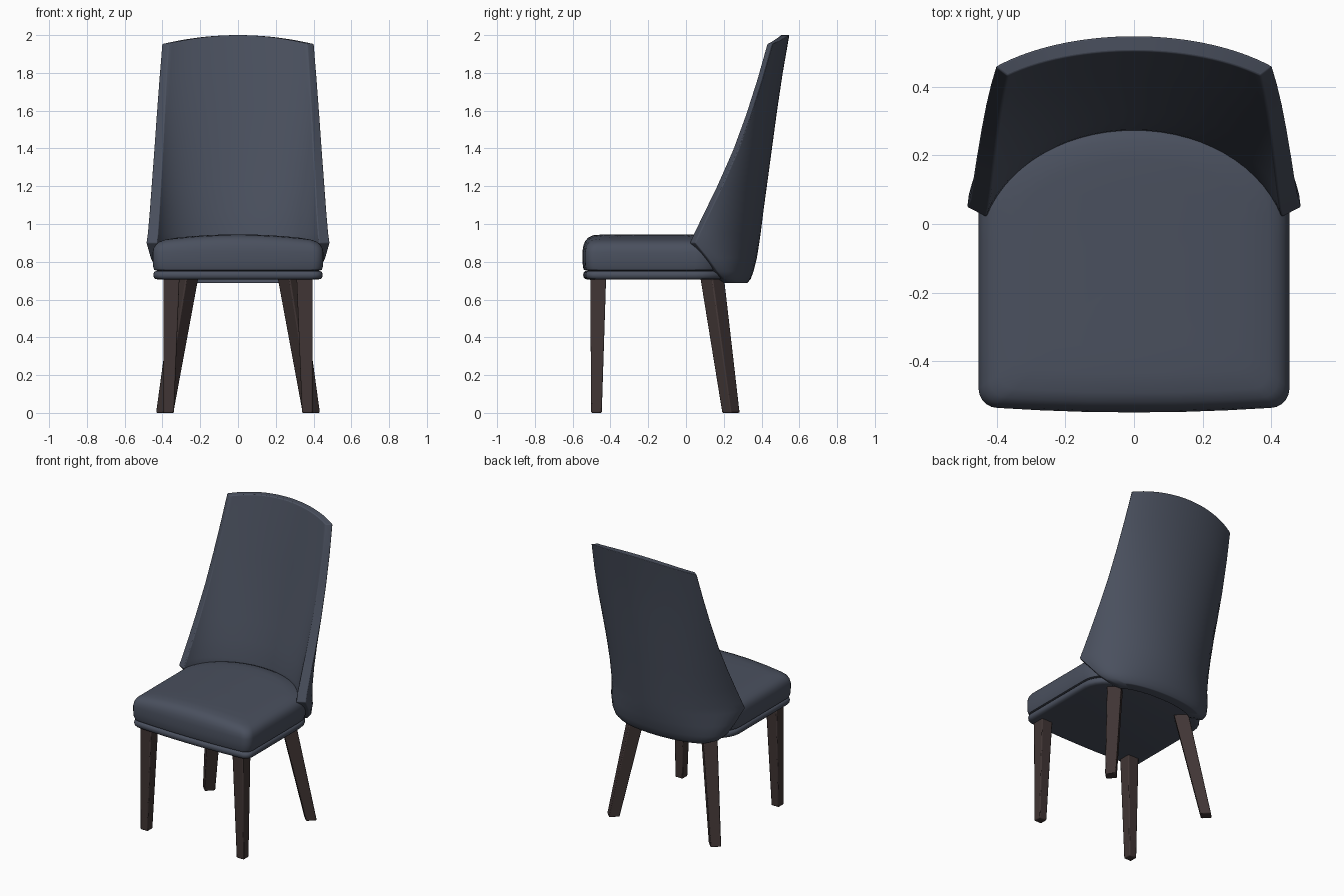
import bpy, bmesh, math
from mathutils import Vector

if "Cube" in bpy.data.objects:
    bpy.data.objects.remove(bpy.data.objects["Cube"])

def material(name, rgb):
    m = bpy.data.materials.new(name)
    m.diffuse_color = (*rgb, 1)
    m.use_nodes = True
    m.node_tree.nodes["Principled BSDF"].inputs["Base Color"].default_value = m.diffuse_color
    return m

FABRIC = material("slate fabric", (0.068, 0.080, 0.112))
WOOD = material("dark wood", (0.052, 0.036, 0.035))

def finish(name, bm, mat, angle, bevel=0, segments=3):
    bmesh.ops.recalc_face_normals(bm, faces=bm.faces)
    me = bpy.data.meshes.new(name)
    bm.to_mesh(me)
    bm.free()
    ob = bpy.data.objects.new(name, me)
    bpy.context.collection.objects.link(ob)
    me.materials.append(mat)
    if bevel:
        mod = ob.modifiers.new("soft edges", 'BEVEL')
        mod.width, mod.segments = bevel, segments
        mod.limit_method, mod.angle_limit = 'ANGLE', math.radians(45)
    bpy.ops.object.select_all(action='DESELECT')
    ob.select_set(True)
    bpy.context.view_layer.objects.active = ob
    bpy.ops.object.shade_smooth_by_angle(angle=math.radians(angle))
    return ob

def bridge(bm, rings):
    n = len(rings[0])
    for a, b in zip(rings, rings[1:]):
        for i in range(n):
            j = (i + 1) % n
            bm.faces.new((a[i], a[j], b[j], b[i]))

def seat_outline():
    """Rounded front corners, straight sides, rounded back inside the shell."""
    half, r, front, side_end = 0.452, 0.055, -0.535, 0.05
    right = [(0, front - 0.013), (0.13, front - 0.012), (0.27, front - 0.007)]
    for k in range(6):
        t = math.pi / 2 * k / 5
        right.append((half - r + r * math.sin(t), front + r - r * math.cos(t)))
    right += [(half, y) for y in (-0.35, -0.2, -0.05)]
    for k in range(11):
        t = math.pi / 2 * k / 10
        right.append((half * math.cos(t), side_end + 0.25 * math.sin(t)))
    right[-1] = (0, side_end + 0.25)
    return right + [(-x, y) for x, y in right[-2:0:-1]]

def seat_part(name, profile, dome):
    """Stack of scaled outlines: (inset, height, share of the crown)."""
    bm, rings, mid = bmesh.new(), [], -0.12
    for inset, z, crown in profile:
        s = 1 - inset / 0.45
        rings.append([bm.verts.new((x * s, mid + (y - mid) * s,
                      z + crown * dome * (1 - (x * s / 0.45) ** 2)))
                      for x, y in seat_outline()])
    bridge(bm, rings)
    bm.faces.new(rings[0])
    bm.faces.new(rings[-1])
    return finish(name, bm, FABRIC, 50)

# Seat cushion with a crowned top
seat_part("seat_cushion", [(0.03, 0.752, 0), (0.008, 0.757, 0), (0.002, 0.775, 0),
          (0, 0.81, 0), (0, 0.85, 0.15), (0.005, 0.872, 0.4), (0.015, 0.889, 0.6),
          (0.032, 0.901, 0.8), (0.06, 0.908, 0.95), (0.12, 0.911, 1), (0.2, 0.911, 1),
          (0.3, 0.911, 1), (0.38, 0.911, 1), (0.44, 0.911, 1)], 0.034)
# Rounded base band under the cushion
seat_part("seat_base", [(0.03, 0.706, 0), (0.014, 0.709, 0), (0.006, 0.718, 0),
          (0.004, 0.73, 0), (0.006, 0.742, 0), (0.014, 0.75, 0), (0.04, 0.753, 0)], 0)

# Backrest shell levels: z, half width, wing front y, outer back y, inner back y
LEVELS = [(0.687, 0.33, 0.20, 0.325, 0.26), (0.71, 0.39, 0.17, 0.343, 0.265),
          (0.75, 0.43, 0.135, 0.358, 0.27), (0.82, 0.462, 0.085, 0.375, 0.27),
          (0.90, 0.485, 0.02, 0.388, 0.27), (0.95, 0.478, 0.042, 0.395, 0.275),
          (1.07, 0.468, 0.10, 0.41, 0.298), (1.2, 0.459, 0.162, 0.428, 0.328),
          (1.4, 0.445, 0.248, 0.455, 0.373), (1.6, 0.432, 0.318, 0.482, 0.415),
          (1.8, 0.418, 0.378, 0.512, 0.457), (2.0, 0.403, 0.43, 0.547, 0.502)]
STEPS = 28

def arc(half, corner_y, mid_y, angle, z, lift):
    pts = []
    for k in range(STEPS + 1):
        t = angle * (2 * k / STEPS - 1)
        u = math.sin(t) / math.sin(angle)
        y = mid_y - (mid_y - corner_y) * (1 - math.cos(t)) / (1 - math.cos(angle))
        pts.append((half * u, y, z - 0.047 * lift * u * u))
    return pts

bm, rings = bmesh.new(), []
for z, w, yf, yb, yi in LEVELS:
    f = max(0, (z - 0.9) / 1.1)
    outer = arc(w, yf + 0.028, yb, math.radians(88 - 40 * f), z, f * f)
    inner = arc(w - 0.055 + 0.02 * f, yf, yi, math.radians(72 - 24 * f), z, f * f)
    rings.append([bm.verts.new(p) for p in outer + inner[::-1]])
bridge(bm, rings)
for ring in (rings[0], rings[-1]):
    for i in range(STEPS):
        j = 2 * STEPS + 1 - i
        bm.faces.new((ring[i], ring[i + 1], ring[j - 1], ring[j]))
finish("backrest", bm, FABRIC, 60, 0.016)

def leg(name, bottom, top, half_bottom, half_top, turn):
    """Tapered square leg; turn is the angle of its first corner."""
    bm, rings = bmesh.new(), []
    for (cx, cy, z), h in ((bottom, half_bottom), (top, half_top)):
        r = h * math.sqrt(2)
        rings.append([bm.verts.new((cx + r * math.cos(turn + k * math.pi / 2),
                                    cy + r * math.sin(turn + k * math.pi / 2), z))
                      for k in range(4)])
    bridge(bm, rings)
    bm.faces.new(rings[0])
    bm.faces.new(rings[1])
    finish(name, bm, WOOD, 30, 0.006, 2)

# Straight front legs and splayed, diagonally turned rear legs
for side, s in (("left", -1), ("right", 1)):
    leg("front_leg_" + side, (s * 0.367, -0.474, 0), (s * 0.352, -0.465, 0.715),
        0.028, 0.042, math.pi / 4)
    leg("rear_leg_" + side, (s * 0.388, 0.238, 0), (s * 0.272, 0.138, 0.72),
        0.034, 0.046, 0)
